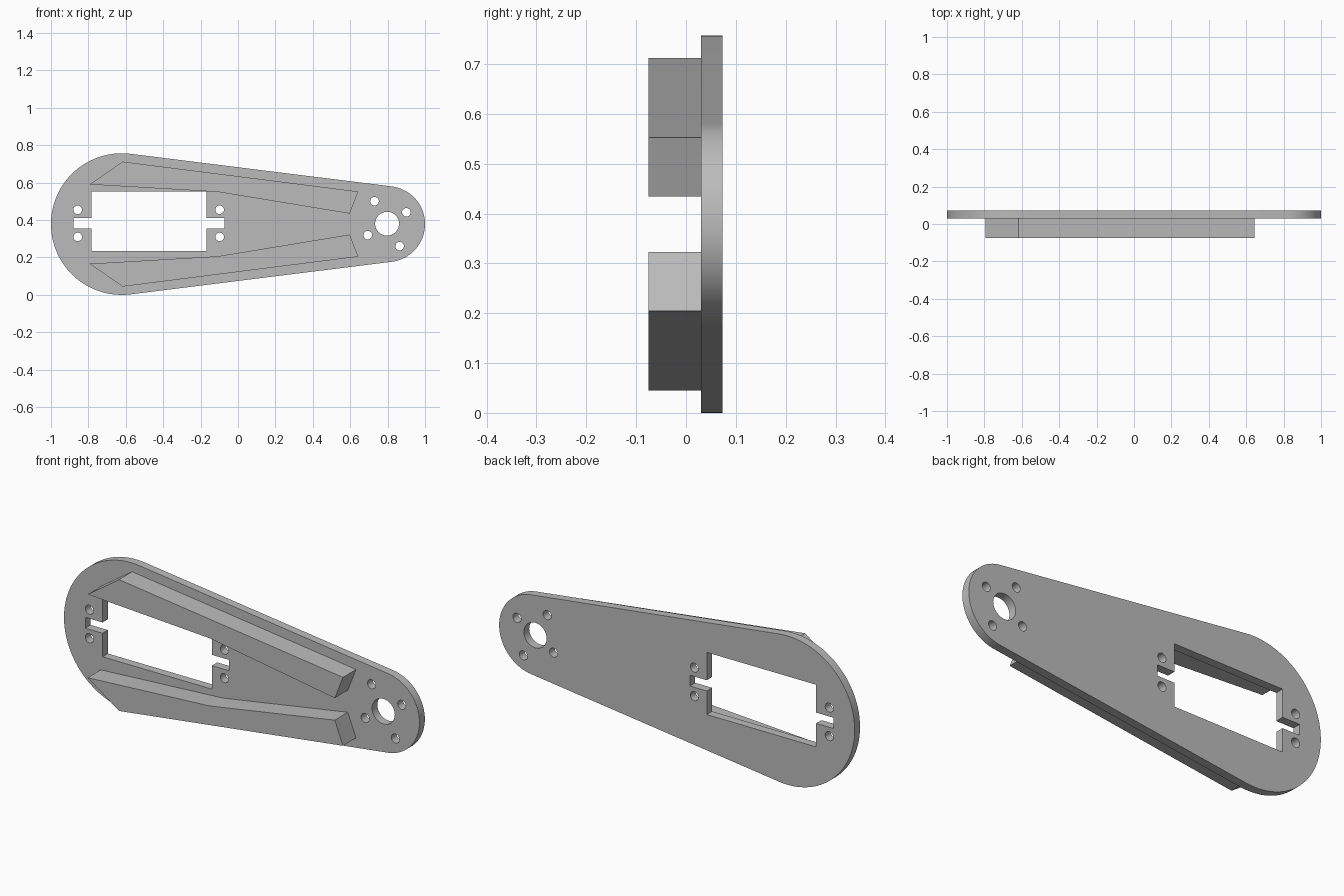
import bpy
import bmesh
from math import sin, cos, pi, asin, radians

cube = bpy.data.objects.get("Cube")
if cube:
    bpy.data.objects.remove(cube)

grey = bpy.data.materials.new("plain grey")
grey.use_nodes = True
colour = (0.5, 0.5, 0.5, 1)
grey.diffuse_color = colour
grey.node_tree.nodes["Principled BSDF"].inputs["Base Color"].default_value = colour

MID = 0.3785  # height of the long axis


def arc(cx, cz, r, start, end, n):
    return [(cx + r * cos(start + (end - start) * i / n),
             cz + r * sin(start + (end - start) * i / n)) for i in range(n + 1)]


def circle(cx, cz, r, n=32):
    return arc(cx, cz, r, 0, 2 * pi, n)[:-1]


def slab(name, loops, y0, y1):
    """Extrude a flat outline with holes from y0 to y1."""
    curve = bpy.data.curves.new(name + "_outline", 'CURVE')
    curve.dimensions = '2D'
    curve.fill_mode = 'BOTH'
    curve.extrude = (y1 - y0) / 2
    for loop in loops:
        spline = curve.splines.new('POLY')
        spline.points.add(len(loop) - 1)
        for point, (x, z) in zip(spline.points, loop):
            point.co = (x, z, 0, 1)
        spline.use_cyclic_u = True
    helper = bpy.data.objects.new(name + "_outline", curve)
    bpy.context.collection.objects.link(helper)
    graph = bpy.context.evaluated_depsgraph_get()
    mesh = bpy.data.meshes.new_from_object(helper.evaluated_get(graph))
    bpy.data.objects.remove(helper)

    # Stand the slab upright and weld its caps to its sides
    bm = bmesh.new()
    bm.from_mesh(mesh)
    for v in bm.verts:
        x, z, depth = v.co
        v.co = (x, (y0 + y1) / 2 - depth, z)
    bmesh.ops.remove_doubles(bm, verts=bm.verts, dist=0.0001)
    bmesh.ops.recalc_face_normals(bm, faces=bm.faces)
    bm.to_mesh(mesh)
    bm.free()
    mesh.materials.clear()
    mesh.materials.append(grey)
    obj = bpy.data.objects.new(name, mesh)
    bpy.context.collection.objects.link(obj)
    bpy.ops.object.select_all(action='DESELECT')
    obj.select_set(True)
    bpy.context.view_layer.objects.active = obj
    bpy.ops.object.shade_smooth_by_angle(angle=radians(30))
    return obj


# Tapered plate: two arcs joined by their tangents
big_x, big_r, small_x, small_r = -0.6215, MID, 0.797, 0.203
tilt = pi / 2 - asin((big_r - small_r) / (small_x - big_x))
outline = (arc(small_x, MID, small_r, -tilt, tilt, 40)
           + arc(big_x, MID, big_r, tilt, 2 * pi - tilt, 64))

# Rectangular window with a slot at each end
left, right, low, high = -0.783, -0.168, 0.2355, 0.5515
slot_left, slot_right, slot_low, slot_high = -0.88, -0.073, 0.355, 0.41
window = [(left, low), (right, low),
          (right, slot_low), (slot_right, slot_low),
          (slot_right, slot_high), (right, slot_high),
          (right, high), (left, high),
          (left, slot_high), (slot_left, slot_high),
          (slot_left, slot_low), (left, slot_low)]

# Screw holes beside the slots, and the hub hole with its ring of four
holes = [circle(x, z, 0.023, 20) for x in (-0.857, -0.098) for z in (0.31, 0.455)]
holes.append(circle(small_x, MID + 0.002, 0.064))
for dx, dz in ((-0.067, 0.12), (0.103, 0.061)):
    for s in (1, -1):
        holes.append(circle(small_x + s * dx, MID + 0.002 + s * dz, 0.023, 20))

slab("arm_plate", [outline, window] + holes, 0.03, 0.073)

# Mirrored stiffening ribs on the front, as offsets from the long axis
rib = [(-0.793, 0.212), (-0.107, 0.172), (0.597, 0.056),
       (0.643, 0.174), (-0.617, 0.334)]
for name, side in (("upper_rib", 1), ("lower_rib", -1)):
    slab(name, [[(x, MID + side * dz) for x, dz in rib]], -0.075, 0.03)
